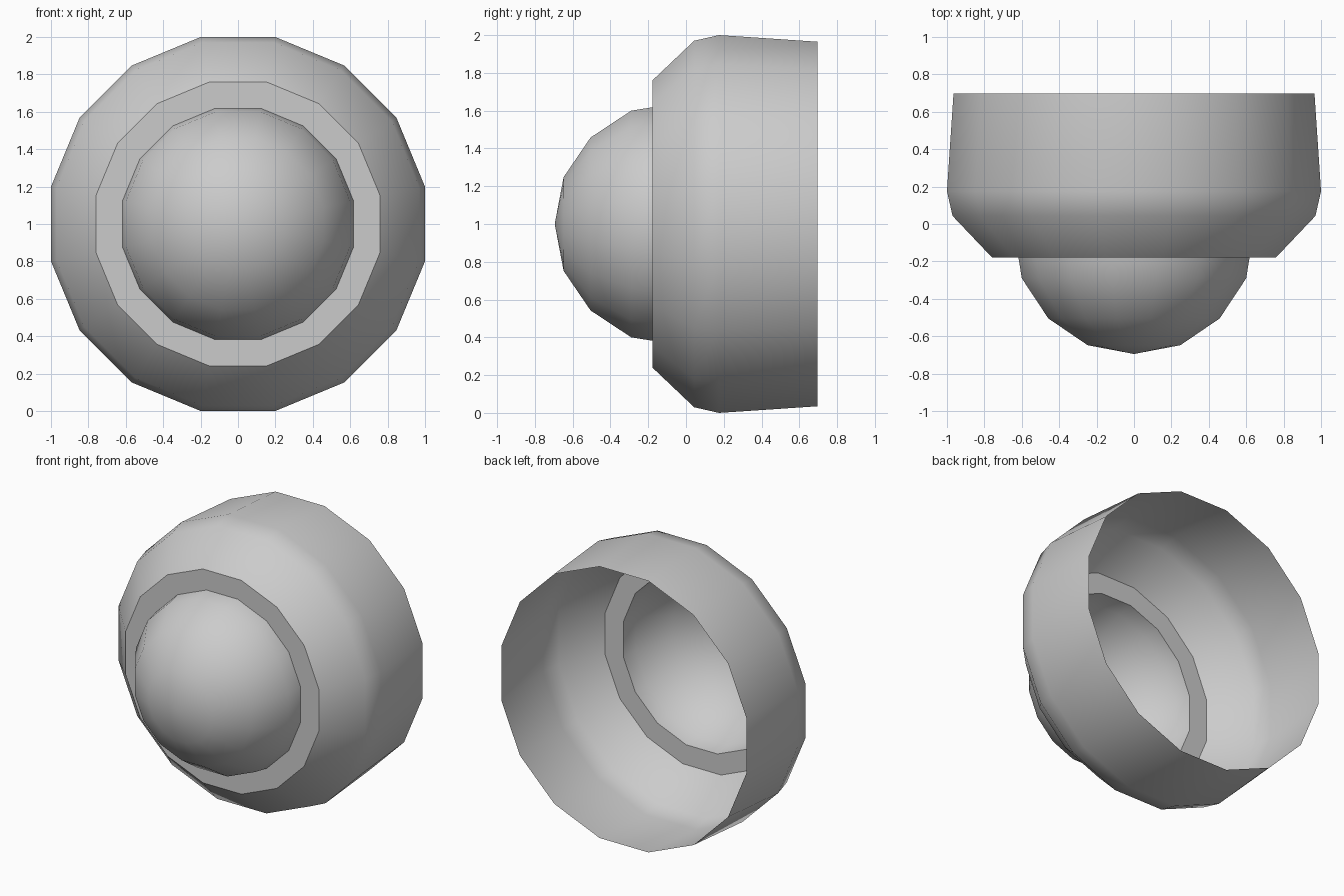
import bpy, bmesh
from math import cos, sin, pi, radians

if "Cube" in bpy.data.objects:
    bpy.data.objects.remove(bpy.data.objects["Cube"])

SIDES = 16
CENTRE_Z = 1.0


def lathe(name, profile):
    """Spin (flat-to-centre radius, y) points, front to back, around the y axis."""
    bm = bmesh.new()
    rings = []
    for r, y in profile:
        if r == 0:
            rings.append([bm.verts.new((0, y, CENTRE_Z))] * SIDES)
            continue
        rad = r / cos(pi / SIDES)
        angles = [(i + 0.5) * 2 * pi / SIDES for i in range(SIDES)]
        rings.append([bm.verts.new((rad * cos(a), y, CENTRE_Z + rad * sin(a)))
                      for a in angles])
    for a, b in zip(rings, rings[1:]):
        for i in range(SIDES):
            j = (i + 1) % SIDES
            # dict drops the repeated vertex at the pole
            bm.faces.new(list(dict.fromkeys((a[i], a[j], b[j], b[i]))))
    # point all normals away from the hollow inside
    for f in bm.faces:
        f.normal_update()
        if f.normal.dot(f.calc_center_median() - type(f.normal)((0, 0.4, CENTRE_Z))) < 0:
            f.normal_flip()
    mesh = bpy.data.meshes.new(name)
    bm.to_mesh(mesh)
    bm.free()
    obj = bpy.data.objects.new(name, mesh)
    bpy.context.collection.objects.link(obj)
    bpy.ops.object.select_all(action='DESELECT')
    obj.select_set(True)
    bpy.context.view_layer.objects.active = obj
    bpy.ops.object.shade_smooth_by_angle(angle=radians(40))
    return obj


# Rounded dome at the front
lathe("front_dome", [(0, -0.695), (0.248, -0.648), (0.458, -0.505),
                     (0.60, -0.29), (0.618, -0.178)])

# Open housing: flat front ring, bevel and slightly tapering wall
lathe("housing", [(0.618, -0.178), (0.76, -0.178), (0.97, 0.043),
                  (1.0, 0.175), (0.965, 0.697)])
